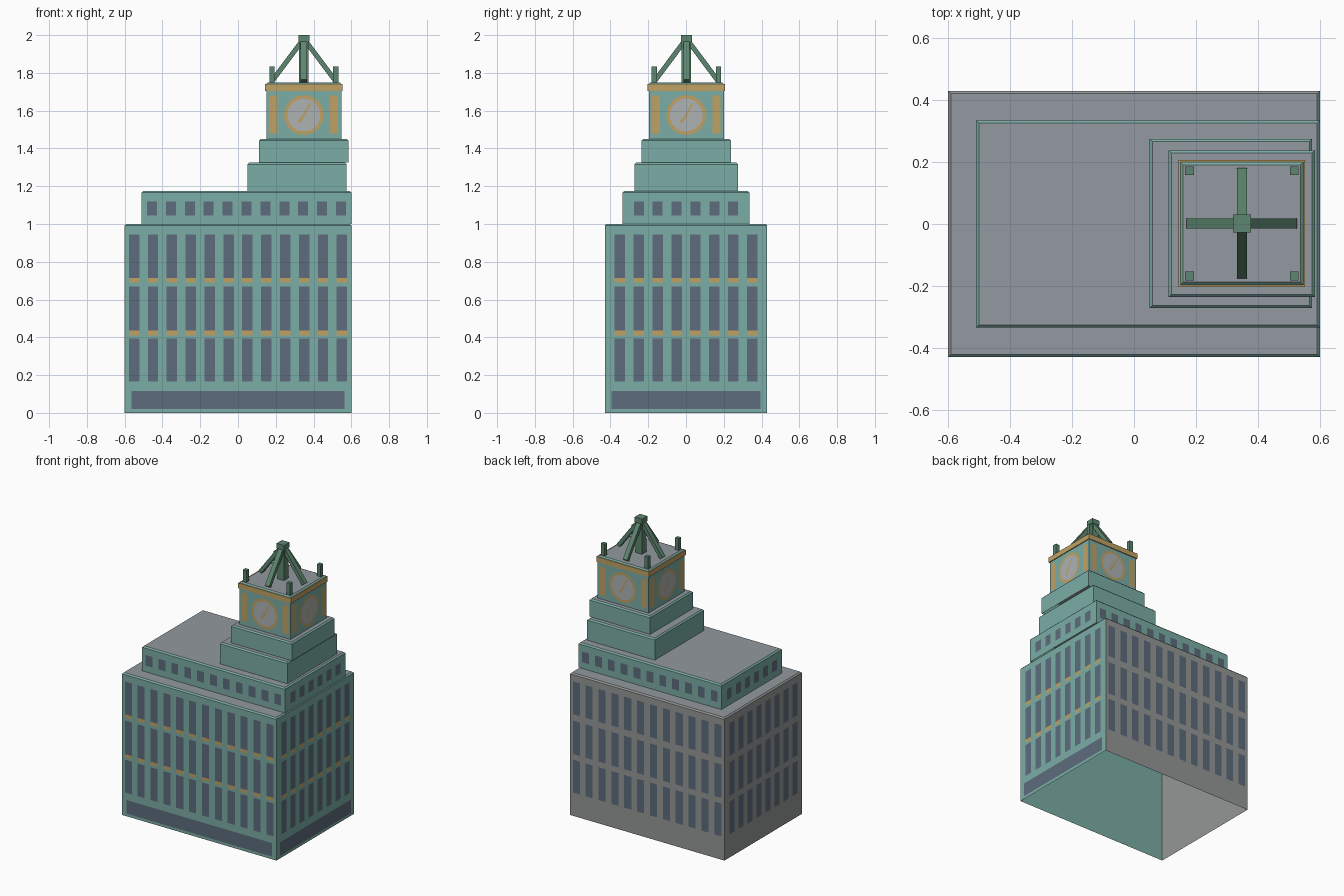
import bpy, bmesh, math
from mathutils import Vector, Matrix

if "Cube" in bpy.data.objects:
    bpy.data.objects.remove(bpy.data.objects["Cube"])


def material(name, rgb):
    m = bpy.data.materials.new(name)
    m.diffuse_color = (*rgb, 1)
    m.use_nodes = True
    m.node_tree.nodes["Principled BSDF"].inputs["Base Color"].default_value = m.diffuse_color
    return m


TEAL = material("teal_wall", (0.20, 0.42, 0.38))
GREY = material("grey_wall", (0.30, 0.31, 0.31))
ROOF = material("roof_grey", (0.29, 0.32, 0.35))
GLASS = material("window_glass", (0.11, 0.15, 0.20))
GOLD = material("gold_trim", (0.52, 0.36, 0.13))
DIAL = material("clock_dial", (0.42, 0.45, 0.45))
GREEN = material("spire_green", (0.11, 0.24, 0.16))

FRONT, RIGHT, BACK, LEFT = range(4)
ALL = (FRONT, RIGHT, BACK, LEFT)
NORMALS = [Vector((0, -1, 0)), Vector((1, 0, 0)), Vector((0, 1, 0)), Vector((-1, 0, 0))]


def finish(name, bm, mats):
    me = bpy.data.meshes.new(name)
    bm.to_mesh(me)
    bm.free()
    for m in mats:
        me.materials.append(m)
    ob = bpy.data.objects.new(name, me)
    bpy.context.collection.objects.link(ob)
    return ob


def tier(name, x0, x1, y0, y1, z0, z1, walls=(TEAL,) * 4, chamfer=0.009):
    """Open-bottomed block with a chamfered rim and a flat roof."""
    bm = bmesh.new()
    rings = []
    for z, c in ((z0, 0), (z1 - chamfer, 0), (z1, chamfer)):
        pts = ((x0 + c, y0 + c), (x1 - c, y0 + c), (x1 - c, y1 - c), (x0 + c, y1 - c))
        rings.append([bm.verts.new((x, y, z)) for x, y in pts])
    for a, b in zip(rings, rings[1:]):
        for i in range(4):
            j = (i + 1) % 4
            bm.faces.new((a[i], a[j], b[j], b[i])).material_index = i
    bm.faces.new(rings[-1]).material_index = 4
    finish(name, bm, (*walls, ROOF))
    return (x0, x1, y0, y1)


def wall_point(box, side, u, z, off):
    """Point on a wall: u runs rightwards from the wall centre."""
    x0, x1, y0, y1 = box
    n = NORMALS[side]
    half = Vector(((x1 - x0) / 2, (y1 - y0) / 2, 0))
    reach = abs(n.x) * half.x + abs(n.y) * half.y + off
    right = Vector((-n.y, n.x, 0))
    return Vector(((x0 + x1) / 2, (y0 + y1) / 2, z)) + n * reach + right * u


def panels(name, box, polys, mat, off=0.002):
    """Flat wall decoration: polys is a list of (side, [(u, z), ...])."""
    bm = bmesh.new()
    for side, pts in polys:
        bm.faces.new([bm.verts.new(wall_point(box, side, u, z, off)) for u, z in pts])
    finish(name, bm, [mat])


def rect(u, w, z0, z1):
    return [(u - w / 2, z0), (u + w / 2, z0), (u + w / 2, z1), (u - w / 2, z1)]


def row(count, step=0.1):
    return [(i - (count - 1) / 2) * step for i in range(count)]


def beam(bm, a, b, w, d):
    """Square bar from a to b."""
    a, b = Vector(a), Vector(b)
    axis = b - a
    rot = axis.to_track_quat('Z', 'Y').to_matrix().to_4x4()
    mat = Matrix.Translation((a + b) / 2) @ rot @ Matrix.Diagonal((w, d, axis.length, 1))
    bmesh.ops.create_cube(bm, size=1, matrix=mat)


# Main block: teal street walls, plain grey rear walls
main = tier("main_block", -0.6, 0.6, -0.43, 0.43, 0, 1.0, (TEAL, TEAL, GREY, GREY))
counts = {FRONT: 12, RIGHT: 8, BACK: 12, LEFT: 8}
panels("main_windows", main,
       [(s, rect(u, 0.055, a, b)) for s in ALL for u in row(counts[s])
        for a, b in ((0.165, 0.395), (0.435, 0.67), (0.715, 0.945))], GLASS)
panels("gold_sills", main,
       [(s, rect(u, 0.055, a, a + 0.024)) for s in (FRONT, RIGHT) for u in row(counts[s])
        for a in (0.411, 0.691)], GOLD)
panels("shop_fronts", main,
       [(FRONT, rect(0, 1.13, 0.02, 0.115)), (RIGHT, rect(0, 0.79, 0.02, 0.115))], GLASS)

# Stepped upper storeys
attic = tier("attic_storey", -0.51, 0.6, -0.335, 0.335, 1.0, 1.175)
attic_counts = {FRONT: 11, RIGHT: 6, BACK: 11, LEFT: 6}
panels("attic_windows", attic,
       [(s, rect(u, 0.053, 1.045, 1.12)) for s in ALL for u in row(attic_counts[s])], GLASS)
tier("lower_step", 0.05, 0.575, -0.272, 0.275, 1.175, 1.325)
tier("upper_step", 0.112, 0.584, -0.236, 0.238, 1.325, 1.45)

# Clock storey
clock = tier("clock_storey", 0.15, 0.547, -0.197, 0.2, 1.45, 1.75)
panels("clock_pillars", clock,
       [(s, rect(u, 0.043, 1.48, 1.68)) for s in ALL for u in (-0.16, 0.16)], GOLD)

# Gold cornice band around the clock storey
bm = bmesh.new()
for s in ALL:
    o = 0.006
    lo, hi = 1.705, 1.742
    ends = (-0.1985, 0.1985)
    ring = [[bm.verts.new(wall_point(clock, s, e * k, z, f)) for e, k in ((ends[0], 1 + f * 5), (ends[1], 1 + f * 5))]
            for z, f in ((lo, 0), (lo, o), (hi, o), (hi, 0))]
    for a, b in zip(ring, ring[1:]):
        bm.faces.new((a[0], a[1], b[1], b[0]))
finish("cornice", bm, [GOLD])

# Clock faces with rim and hands
ZC, N = 1.577, 32


def arc(r, i):
    t = 2 * math.pi * i / N
    return (r * math.cos(t), ZC + r * math.sin(t))


def hand(angle, length, w):
    d = Vector((math.sin(angle), math.cos(angle)))
    p = Vector((d.y, -d.x)) * w / 2
    c = Vector((0, ZC))
    a, b = c - d * 0.012, c + d * length
    return [tuple(q) for q in (a + p, b + p, b - p, a - p)]


panels("clock_dials", clock, [(s, [arc(0.09, i) for i in range(N)]) for s in ALL], DIAL, 0.003)
panels("clock_rims", clock,
       [(s, [arc(0.087, i), arc(0.105, i), arc(0.105, i + 1), arc(0.087, i + 1)])
        for s in ALL for i in range(N)], GOLD, 0.004)
panels("hour_hands", clock, [(s, hand(math.radians(215), 0.05, 0.014)) for s in ALL], GOLD, 0.005)
panels("minute_hands", clock, [(s, hand(math.radians(28), 0.07, 0.01)) for s in ALL], GOLD, 0.006)

# Open spire: corner posts, central mast, four sloping braces and a cap
CX, CY = 0.3485, 0.002
bm = bmesh.new()
for sx in (-1, 1):
    for sy in (-1, 1):
        x, y = CX + sx * 0.169, CY + sy * 0.17
        beam(bm, (x, y, 1.745), (x, y, 1.833), 0.028, 0.028)
finish("corner_posts", bm, [GREEN])

bm = bmesh.new()
for n in NORMALS:
    c = Vector((CX, CY, 0))
    a, b = c + n * 0.168 + Vector((0, 0, 1.757)), c + n * 0.01 + Vector((0, 0, 1.968))
    axis = (b - a).normalized()
    side = Vector((-n.y, n.x, 0))
    up = axis.cross(side)
    rot = Matrix((side, up, axis)).transposed().to_4x4()
    m = Matrix.Translation((a + b) / 2) @ rot @ Matrix.Diagonal((0.033, 0.026, (b - a).length, 1))
    bmesh.ops.create_cube(bm, size=1, matrix=m)
bmesh.ops.recalc_face_normals(bm, faces=bm.faces)
finish("spire_braces", bm, [GREEN])

bm = bmesh.new()
beam(bm, (CX, CY, 1.745), (CX, CY, 1.97), 0.05, 0.05)
finish("spire_mast", bm, [GREEN])
bm = bmesh.new()
beam(bm, (CX, CY, 1.965), (CX, CY, 2.0), 0.058, 0.058)
finish("spire_cap", bm, [GREEN])
